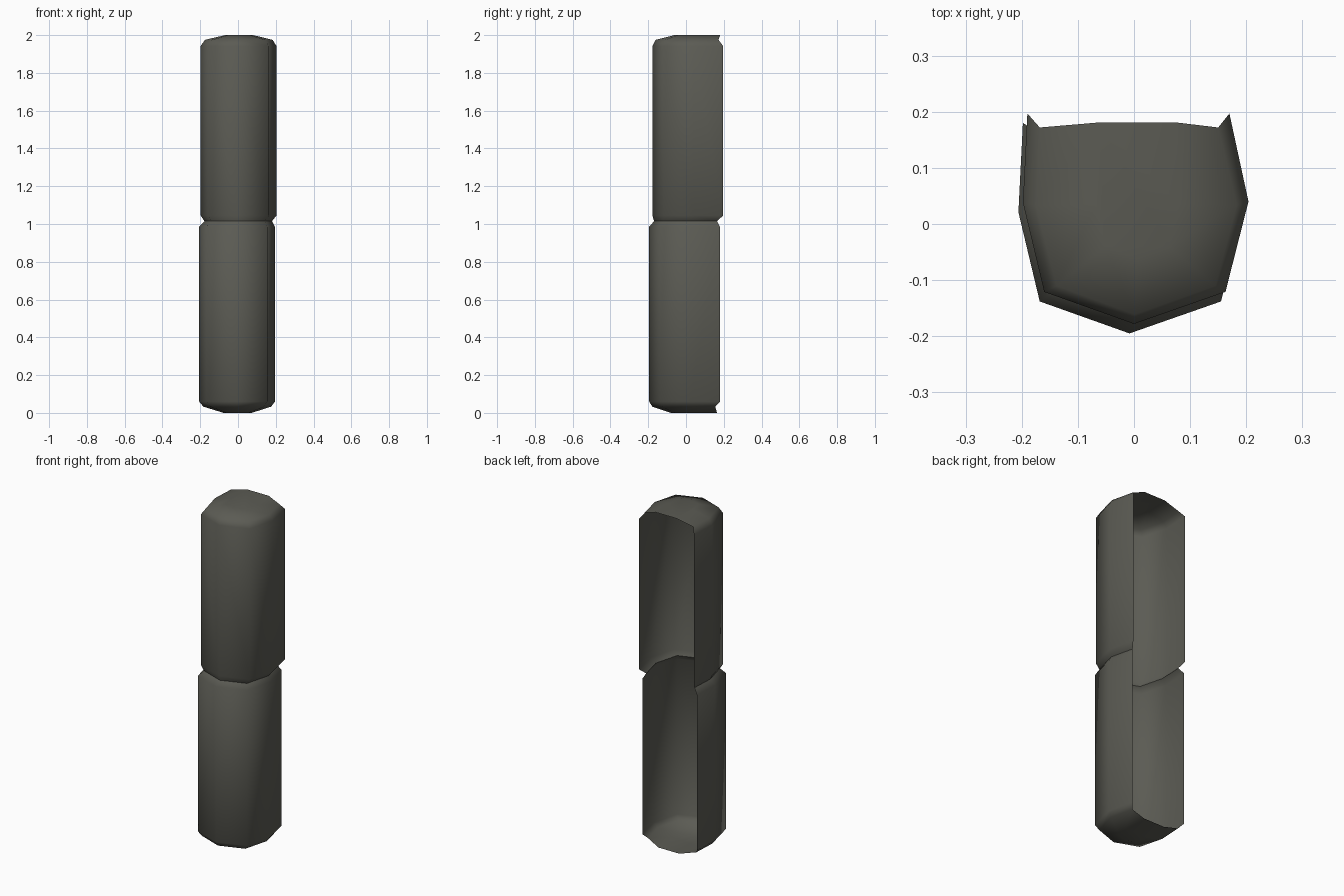
import bpy, bmesh

if "Cube" in bpy.data.objects:
    bpy.data.objects.remove(bpy.data.objects["Cube"])

mat = bpy.data.materials.new("dark olive grey")
mat.diffuse_color = (0.105, 0.105, 0.088, 1)
mat.use_nodes = True
mat.node_tree.nodes["Principled BSDF"].inputs["Base Color"].default_value = mat.diffuse_color

# open-backed cross-sections, from back right round the front to back left
WIDE = [(0.170, 0.197), (0.204, 0.040), (0.163, -0.121), (0.0, -0.178),
        (-0.160, -0.121), (-0.198, 0.038), (-0.190, 0.197)]
NARROW = [(0.150, 0.172), (0.183, 0.034), (0.145, -0.110), (0.001, -0.161),
          (-0.138, -0.110), (-0.175, 0.033), (-0.168, 0.172)]
CROWN = [(0.075, 0.181), (0.080, 0.035), (0.062, -0.040), (0.005, -0.062),
         (-0.052, -0.040), (-0.068, 0.035), (-0.062, 0.181)]


def shell(name, dx, dy, layers):
    """Loft open sections; the crown layer comes last and is capped."""
    bm = bmesh.new()
    rings = [[bm.verts.new((x + ox, y + oy, z)) for x, y in sec]
             for sec, z, ox, oy in layers_offset(layers, dx, dy)]
    for a, b in zip(rings, rings[1:]):
        for i in range(len(a) - 1):
            bm.faces.new((a[i], b[i], b[i + 1], a[i + 1]))
    bm.faces.new(rings[-1])
    bmesh.ops.recalc_face_normals(bm, faces=bm.faces)
    # the front wall must point towards -y
    bm.faces.ensure_lookup_table()
    front = min(bm.faces, key=lambda f: f.normal.y if abs(f.normal.z) < .1 else
                -f.normal.y)
    if front.normal.dot(front.calc_center_median()) * 1 < 0 and abs(front.normal.z) < .1 \
            and front.calc_center_median().y > 0:
        bmesh.ops.reverse_faces(bm, faces=bm.faces)
    cap = max(bm.faces, key=lambda f: abs(f.calc_center_median().z - 1))
    if cap.normal.z * (cap.calc_center_median().z - 1) < 0:
        bmesh.ops.reverse_faces(bm, faces=bm.faces)
    me = bpy.data.meshes.new(name)
    bm.to_mesh(me)
    bm.free()
    me.materials.append(mat)
    ob = bpy.data.objects.new(name, me)
    bpy.context.collection.objects.link(ob)
    bpy.ops.object.select_all(action='DESELECT')
    ob.select_set(True)
    bpy.context.view_layer.objects.active = ob
    bpy.ops.object.shade_smooth_by_angle(angle=1.0)


def layers_offset(layers, dx, dy):
    # the pinched joint (z near 1) is shared, so it gets a common offset
    for sec, z in layers:
        joint = sec is NARROW and 0.9 < z < 1.1
        yield sec, z, (-0.003 if joint else dx), (-0.008 if joint else dy)


# upper segment: joint, wall, shoulder and domed top
shell("upper_segment", 0, 0,
      [(NARROW, 1.015), (WIDE, 1.045), (WIDE, 1.942), (NARROW, 1.975), (CROWN, 2.0)])

# lower segment: joint, wall, shoulder and domed bottom
shell("lower_segment", -0.008, -0.017,
      [(NARROW, 1.015), (WIDE, 0.985), (WIDE, 0.06), (NARROW, 0.033), (CROWN, 0.0)])
